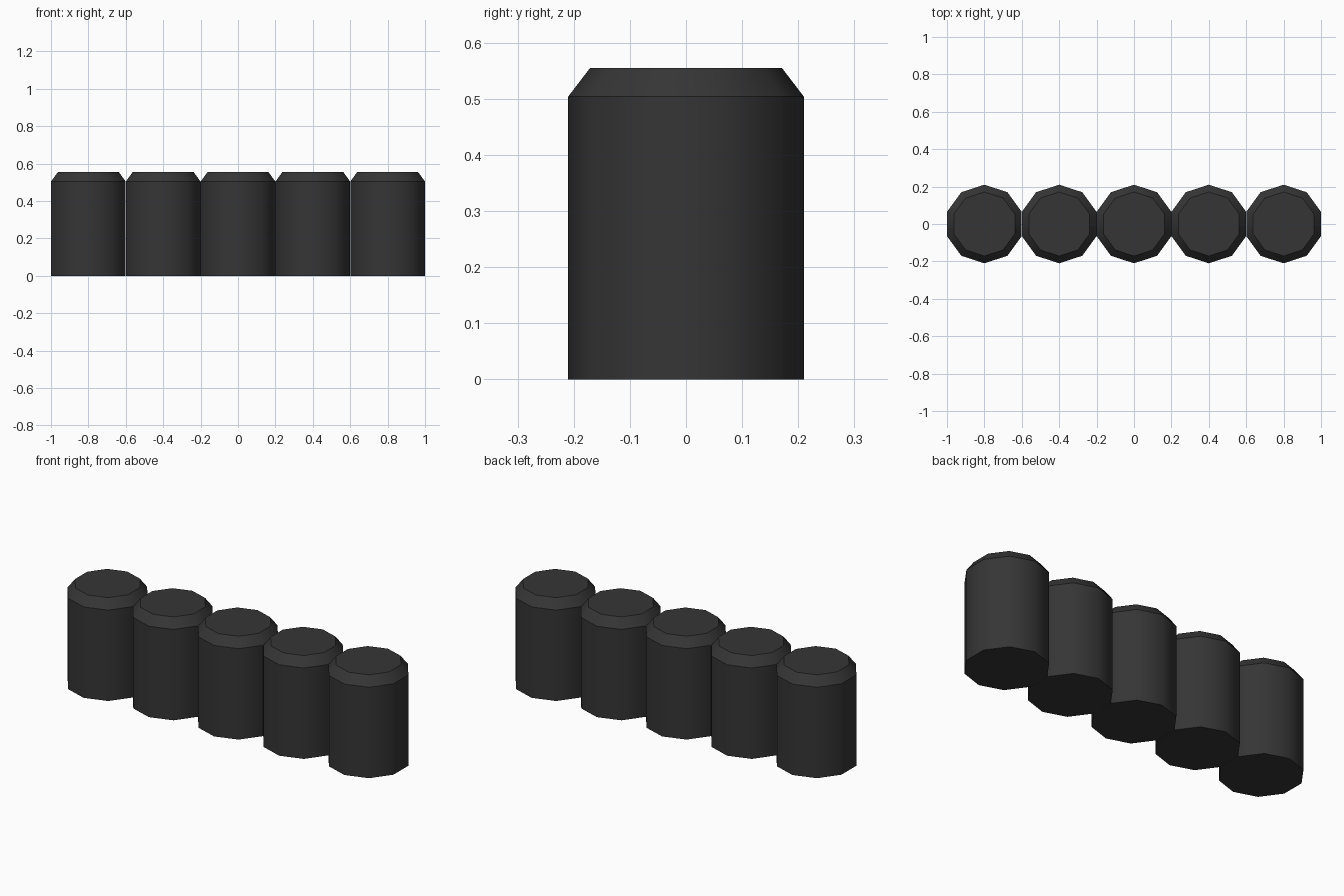
import bpy, bmesh, math

if "Cube" in bpy.data.objects:
    bpy.data.objects.remove(bpy.data.objects["Cube"])

SIDES, COUNT, SPACING = 10, 5, 0.4
# (radius, height) rings of one post: base, shoulder, chamfered top
PROFILE = [(0.21, 0.0), (0.21, 0.504), (0.171, 0.555)]

dark = bpy.data.materials.new("dark_grey")
dark.diffuse_color = (0.036, 0.036, 0.036, 1)
dark.use_nodes = True
dark.node_tree.nodes["Principled BSDF"].inputs["Base Color"].default_value = dark.diffuse_color


def make_post(name, x):
    bm = bmesh.new()
    rings = []
    for r, z in PROFILE:
        angles = [math.pi / 2 + math.tau * i / SIDES for i in range(SIDES)]
        rings.append([bm.verts.new((r * math.cos(a), r * math.sin(a), z)) for a in angles])
    # Walls and chamfer, smooth around the post
    for low, high in zip(rings, rings[1:]):
        for i in range(SIDES):
            j = (i + 1) % SIDES
            bm.faces.new((low[i], low[j], high[j], high[i])).smooth = True
    # Flat caps
    bm.faces.new(rings[0][::-1])
    bm.faces.new(rings[-1])
    # Keep every ring edge crisp
    for e in bm.edges:
        if abs(e.verts[0].co.z - e.verts[1].co.z) < 1e-5:
            e.smooth = False
    mesh = bpy.data.meshes.new(name)
    bm.to_mesh(mesh)
    bm.free()
    mesh.materials.append(dark)
    obj = bpy.data.objects.new(name, mesh)
    obj.location.x = x
    bpy.context.collection.objects.link(obj)


# Row of touching posts
for n in range(COUNT):
    make_post(f"post_{n + 1}", (n - (COUNT - 1) / 2) * SPACING)
